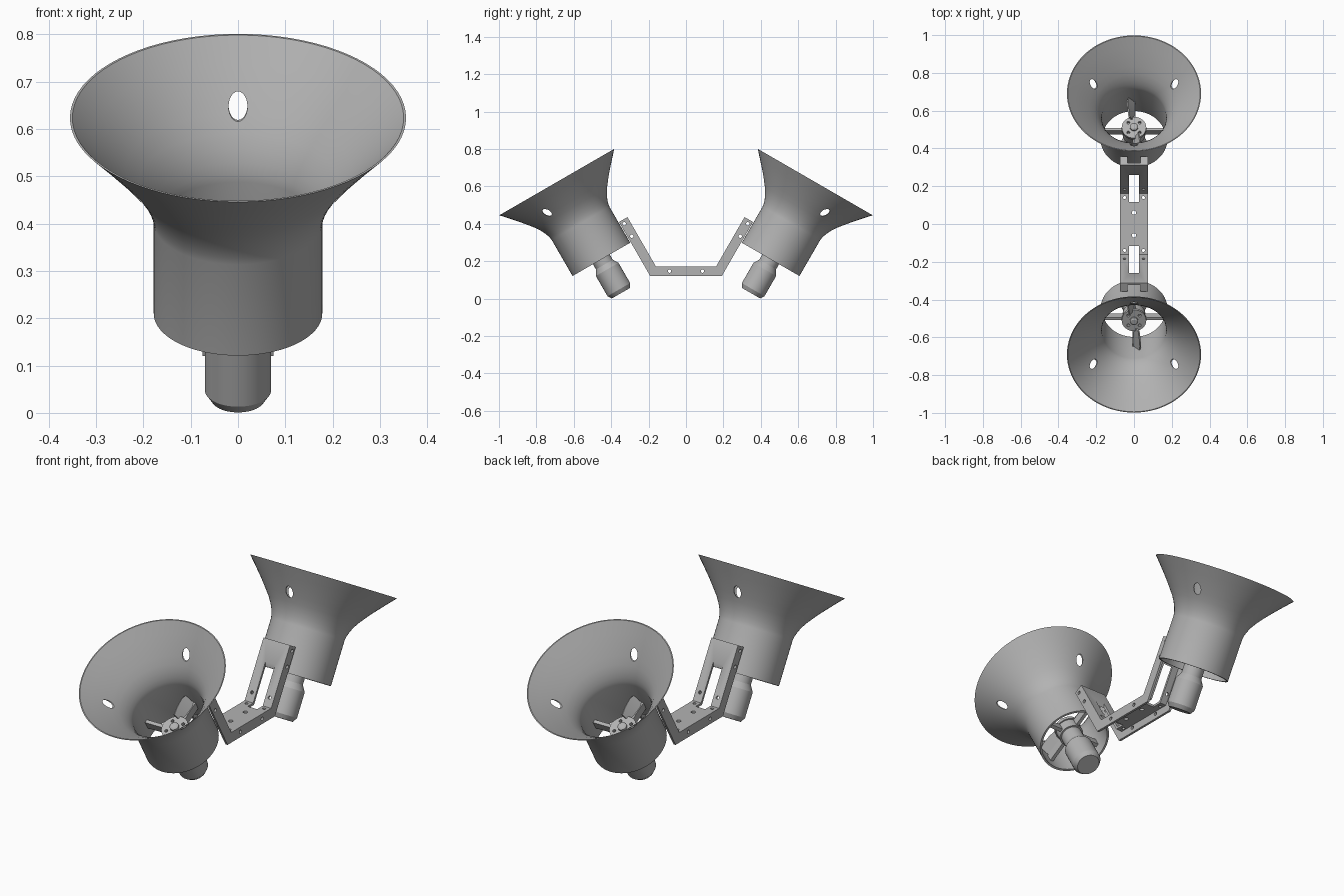
import bpy, bmesh, math
from mathutils import Matrix, Vector

cube = bpy.data.objects.get("Cube")
if cube:
    bpy.data.objects.remove(cube)

grey = bpy.data.materials.new("light grey")
grey.use_nodes = True
colour = (0.45, 0.45, 0.45, 1)
grey.diffuse_color = colour
grey.node_tree.nodes["Principled BSDF"].inputs["Base Color"].default_value = colour
parts = []


def make(name, bm):
    bmesh.ops.recalc_face_normals(bm, faces=bm.faces[:])
    me = bpy.data.meshes.new(name)
    bm.to_mesh(me)
    bm.free()
    me.materials.append(grey)
    ob = bpy.data.objects.new(name, me)
    bpy.context.collection.objects.link(ob)
    return ob


def lathe(name, profile, closed=False, steps=64):
    bm = bmesh.new()
    vs = [bm.verts.new((r, 0, z)) for r, z in profile]
    es = [bm.edges.new(p) for p in zip(vs, vs[1:])]
    if closed:
        es.append(bm.edges.new((vs[-1], vs[0])))
    bmesh.ops.spin(bm, geom=vs + es, cent=(0, 0, 0), axis=(0, 0, 1),
                   angle=math.tau, steps=steps, use_merge=True)
    bmesh.ops.remove_doubles(bm, verts=bm.verts[:], dist=1e-5)
    return make(name, bm)


def add_box(bm, centre, size):
    bmesh.ops.create_cube(bm, size=1, matrix=Matrix.Translation(centre) @ Matrix.Diagonal((*size, 1)))


def add_rod(bm, centre, axis, r, length, stretch=1):
    turn = Vector(axis).to_track_quat('Z', 'Y').to_matrix().to_4x4()
    m = Matrix.Translation(centre) @ turn @ Matrix.Diagonal((1, stretch, 1, 1))
    bmesh.ops.create_cone(bm, cap_ends=True, segments=24, radius1=r, radius2=r, depth=length, matrix=m)


def cut(ob, bm):
    cutter = make("cutter", bm)
    cutter.hide_render = True
    mod = ob.modifiers.new("holes", 'BOOLEAN')
    mod.operation, mod.solver, mod.object = 'DIFFERENCE', 'EXACT', cutter
    bpy.context.view_layer.objects.active = ob
    bpy.ops.object.modifier_apply(modifier=mod.name)
    bpy.data.objects.remove(cutter)


def extrude_outline(name, outline, x0, x1):
    bm = bmesh.new()
    face = bm.faces.new([bm.verts.new((x0, y, z)) for y, z in outline])
    new = bmesh.ops.extrude_face_region(bm, geom=[face])["geom"]
    bmesh.ops.translate(bm, vec=(x1 - x0, 0, 0), verts=[v for v in new if isinstance(v, bmesh.types.BMVert)])
    return make(name, bm)


# Flared funnel with a cylindrical throat and three wall holes
outer = [(.178, 0), (.178, .222), (.181, .24), (.188, .262), (.2, .288), (.218, .317),
         (.244, .35), (.275, .388), (.313, .431), (.355, .477)]
inner = [(r - .01 + .005 * z / .477, z) for r, z in outer]
funnel = lathe("funnel", outer + inner[::-1], closed=True, steps=80)
bm = bmesh.new()
for a in (60, 180, 300):
    d = Vector((math.sin(math.radians(a)), math.cos(math.radians(a)), 0))
    add_rod(bm, d * .25 + Vector((0, 0, .362)), d, .02, .2, 1.25)
cut(funnel, bm)

# Motor body with tapered neck, and its mounting collar
motor = lathe("motor", [(0, -.209), (.056, -.209), (.07, -.187), (.07, -.062),
                        (.052, -.032), (.052, .06), (0, .06)], steps=48)
collar = lathe("mount_collar", [(0, .045), (.06, .045), (.06, .098), (0, .098)], steps=48)

# Four struts from collar to throat wall
bm = bmesh.new()
for s in (-1, 1):
    add_box(bm, (s * .112, 0, .077), (.116, .018, .042))
    add_box(bm, (0, s * .112, .077), (.018, .116, .042))
struts = make("struts", bm)

# Propeller hub with four screw holes, centre boss and two pitched blades
hub = lathe("propeller_hub", [(0, .1), (.065, .1), (.065, .117), (0, .117)], steps=48)
bm = bmesh.new()
for x in (-.03, .03):
    for y in (-.03, .03):
        add_rod(bm, (x, y, .11), (0, 0, 1), .008, .06)
cut(hub, bm)
boss = lathe("propeller_boss", [(0, .11), (.022, .11), (.022, .127), (.014, .132), (0, .132)], steps=32)
bm = bmesh.new()
for turn in (0, math.pi):
    rows = []
    for r, chord, pitch in ((.05, .045, 65), (.09, .06, 60), (.14, .065, 56), (.165, .05, 54)):
        p = math.radians(pitch)
        along = Vector((-math.cos(p), 0, math.sin(p))) * chord / 2
        thick = Vector((math.sin(p), 0, math.cos(p))) * .004
        mid = Vector((-.016, r, .122))
        ring = [mid + along + thick, mid - along + thick, mid - along - thick, mid + along - thick]
        rows.append([bm.verts.new(Matrix.Rotation(turn, 3, 'Z') @ v) for v in ring])
    for a, b in zip(rows, rows[1:]):
        for i in range(4):
            j = (i + 1) % 4
            bm.faces.new((a[i], a[j], b[j], b[i]))
    bm.faces.new(rows[0])
    bm.faces.new(rows[-1])
blades = make("propeller_blades", bm)

# Tilt the thruster outward and repeat it, turned half way round
place = Matrix.Translation((0, .4525, .21)) @ Matrix.Rotation(math.radians(-30), 4, 'X')
half_turn = Matrix.Rotation(math.pi, 4, 'Z')
for ob in (funnel, motor, collar, struts, hub, boss, blades):
    base = ob.name
    twin = ob.copy()
    twin.data = ob.data.copy()
    bpy.context.collection.objects.link(twin)
    ob.name, twin.name = "back_" + base, "front_" + base
    ob.matrix_world = place
    twin.matrix_world = half_turn @ place
    parts += [ob, twin]


# Bent channel bracket: web between two flanges
def bent_outline(depth):
    t = math.radians(30)
    top = [(.313, .436), (.161, .172)]
    low = [(.161 + depth * math.tan(t), .172 - depth),
           (.313 + depth * math.cos(t), .436 - depth * math.sin(t))]
    return top + [(-y, z) for y, z in top[::-1]] + [(-y, z) for y, z in low[::-1]] + low


web = extrude_outline("bracket_web", bent_outline(.012), -.063, .063)
bm = bmesh.new()
for s in (-1, 1):
    add_box(bm, (0, s * .188, .3), (.054, .144, .5))
    add_rod(bm, (0, s * .06, .17), (0, 0, 1), .011, .2)
    for x in (-.05, .05):
        add_rod(bm, (x, s * .14, .17), (0, 0, 1), .008, .1)
        add_rod(bm, (x, s * .187, .21), (0, s * .866, -.5), .008, .1)
cut(web, bm)
parts.append(web)

for side, x0, x1 in (("left", .063, .075), ("right", -.075, -.063)):
    flange = extrude_outline(side + "_bracket_flange", bent_outline(.052), x0, x1)
    bm = bmesh.new()
    for s in (-1, 1):
        for y, z in ((.088, .147), (.29, .334), (.33, .4)):
            add_rod(bm, (0, s * y, z), (1, 0, 0), .009, .3)
    cut(flange, bm)
    parts.append(flange)

# Small fixing tabs at the bracket ends
arm = Vector((0, .5, .866))
out = Vector((0, .866, -.5))
for s in (-1, 1):
    bm = bmesh.new()
    for x in (-.049, .049):
        c = Vector((x, .313, .436)) - arm * .006 + out * .032
        m = Matrix.Translation(c) @ Matrix.Rotation(math.radians(-30), 4, 'X')
        bmesh.ops.create_cube(bm, size=1, matrix=m @ Matrix.Diagonal((.027, .04, .011, 1)))
    if s < 0:
        bmesh.ops.transform(bm, matrix=half_turn, verts=bm.verts[:])
    parts.append(make("back_tabs" if s > 0 else "front_tabs", bm))

# Smooth the curved surfaces, keep edges sharp
bpy.ops.object.select_all(action='DESELECT')
for ob in parts:
    ob.select_set(True)
bpy.context.view_layer.objects.active = parts[0]
bpy.ops.object.shade_smooth_by_angle(angle=math.radians(30))
